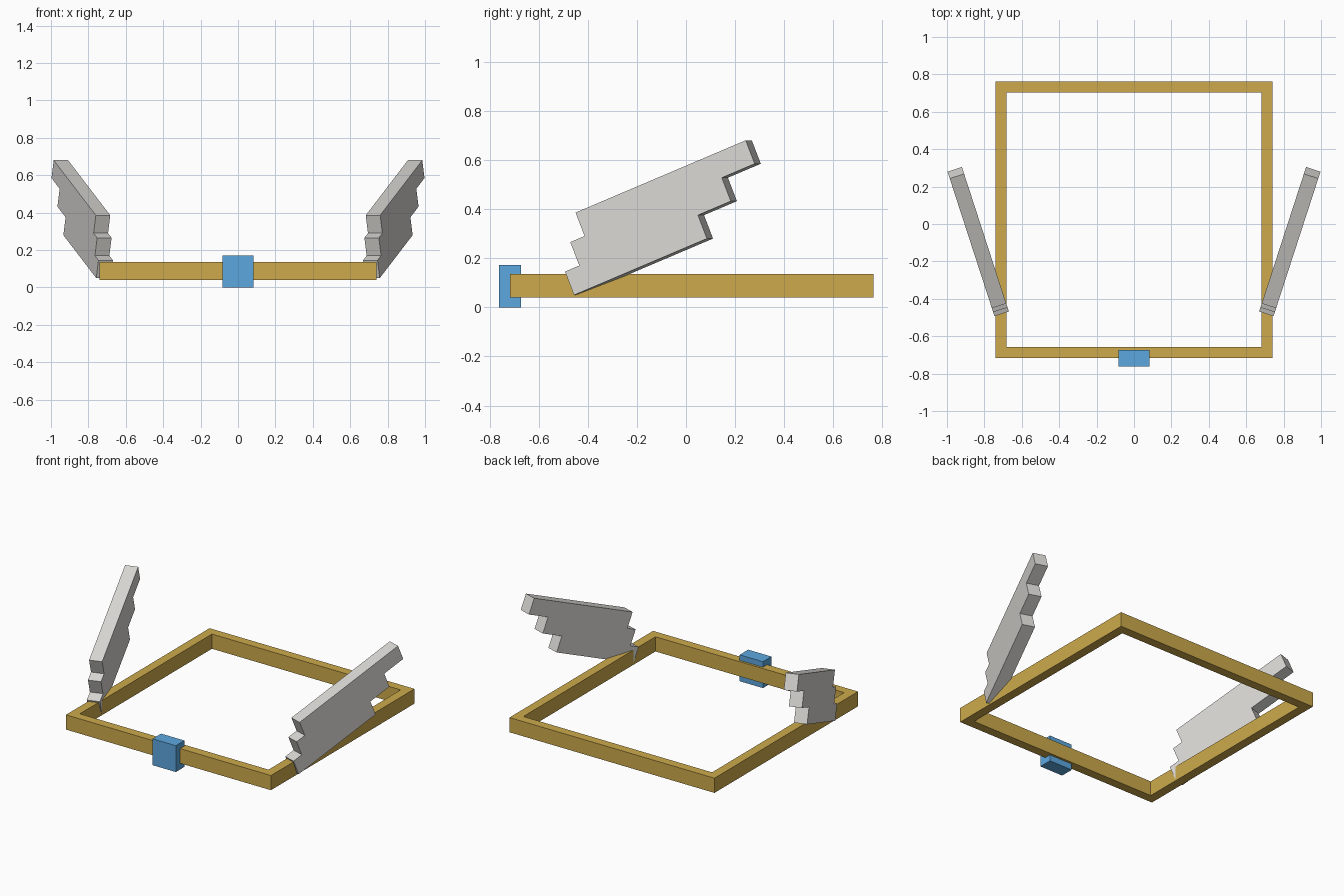
import bpy, bmesh, math
from mathutils import Vector

cube = bpy.data.objects.get("Cube")
if cube:
    bpy.data.objects.remove(cube, do_unlink=True)


def material(name, rgb):
    m = bpy.data.materials.new(name)
    m.use_nodes = True
    m.diffuse_color = (*rgb, 1)
    m.node_tree.nodes["Principled BSDF"].inputs["Base Color"].default_value = (*rgb, 1)
    return m


gold = material("gold", (0.61, 0.40, 0.072))
silver = material("pale_grey", (0.70, 0.69, 0.66))
blue = material("blue", (0.11, 0.39, 0.74))


def finish(name, bm, mat):
    bmesh.ops.recalc_face_normals(bm, faces=bm.faces)
    mesh = bpy.data.meshes.new(name)
    bm.to_mesh(mesh)
    bm.free()
    mesh.materials.append(mat)
    obj = bpy.data.objects.new(name, mesh)
    bpy.context.collection.objects.link(obj)
    return obj


def extrude(bm, faces, offset):
    geom = bmesh.ops.extrude_face_region(bm, geom=faces)["geom"]
    verts = [g for g in geom if isinstance(g, bmesh.types.BMVert)]
    bmesh.ops.translate(bm, verts=verts, vec=offset)


# Square band: four mitred strips between an outer and an inner square, extruded upwards
bm = bmesh.new()
CORNERS = [(-1, -1), (1, -1), (1, 1), (-1, 1)]
outer, inner = [[bm.verts.new((x * half, y * half + 0.023, 0.04)) for x, y in CORNERS]
                for half in (0.74, 0.681)]
for i in range(4):
    j = (i + 1) % 4
    bm.faces.new((outer[i], outer[j], inner[j], inner[i]))
extrude(bm, list(bm.faces), (0, 0, 0.096))
finish("band", bm, gold)

# Front buckle block
bm = bmesh.new()
bmesh.ops.create_cube(bm, size=1)
bmesh.ops.scale(bm, verts=bm.verts, vec=(0.168, 0.088, 0.172))
bmesh.ops.translate(bm, verts=bm.verts, vec=(0, -0.717, 0.086))
finish("buckle", bm, blue)

# Stepped wings: three feather rows (start, end), leaning back and splayed out
ROWS = [(0, 0.786), (-0.066, 0.634), (-0.132, 0.482)]
ROW_HEIGHT = 0.103
PITCH, YAW = math.radians(22), math.radians(18)


def wing(name, side):
    outline = []
    for i, (start, end) in enumerate(ROWS):
        outline += [(end, i * ROW_HEIGHT), (end, (i + 1) * ROW_HEIGHT)]
    for i, (start, end) in reversed(list(enumerate(ROWS))):
        outline += [(start, (i + 1) * ROW_HEIGHT), (start, i * ROW_HEIGHT)]
    bm = bmesh.new()
    verts = []
    for u, v in outline:
        along = u * math.cos(PITCH) + v * math.sin(PITCH)
        up = u * math.sin(PITCH) - v * math.cos(PITCH)
        verts.append(bm.verts.new((side * (0.76 + along * math.sin(YAW)),
                                   -0.45 + along * math.cos(YAW), 0.386 + up)))
    face = bm.faces.new(verts)
    inward = Vector((-side * math.cos(YAW), math.sin(YAW), 0))
    extrude(bm, [face], inward * 0.081)
    finish(name, bm, silver)


wing("left_wing", 1)
wing("right_wing", -1)
